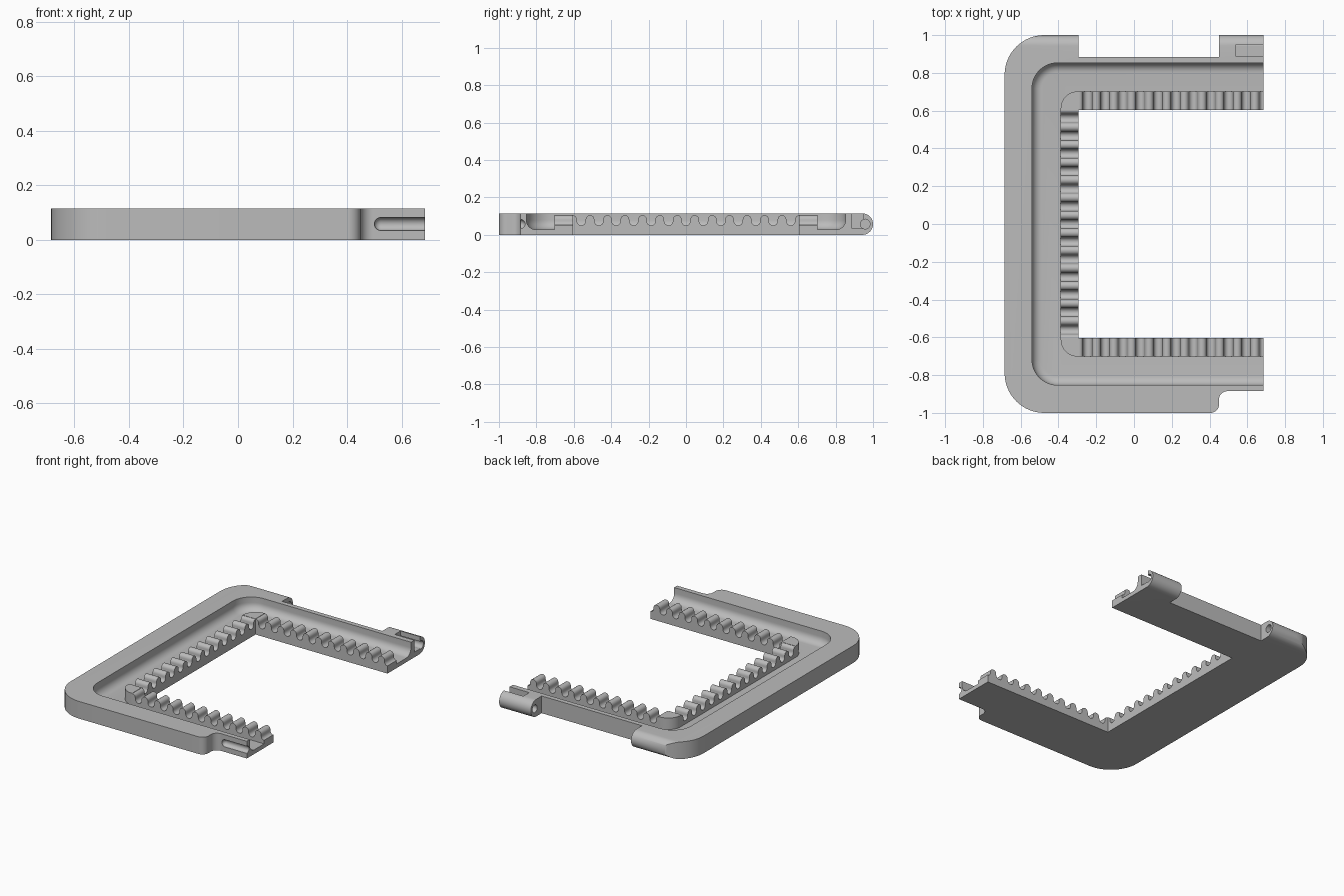
import bpy, bmesh, math
from mathutils import Vector

cube = bpy.data.objects.get("Cube")
if cube:
    bpy.data.objects.remove(cube, do_unlink=True)

H, FLOOR, RACK_TOP = 0.115, 0.028, 0.105
HX, IN_X, IN_Y = 0.685, -0.293, 0.604
BACK = 0.885
PITCH = 0.0933

grey = bpy.data.materials.new("light grey plastic")
grey.use_nodes = True
colour = (0.5, 0.5, 0.5, 1)
grey.diffuse_color = colour
grey.node_tree.nodes["Principled BSDF"].inputs["Base Color"].default_value = colour


def rounded(corners, steps=10):
    """Polygon with right-angled corners (x, y, radius) turned into arcs."""
    pts = []
    for i, (x, y, r) in enumerate(corners):
        p = Vector((x, y))
        if r == 0:
            pts.append(p)
            continue
        a = (Vector(corners[i - 1][:2]) - p).normalized()
        b = (Vector(corners[(i + 1) % len(corners)][:2]) - p).normalized()
        c = p + (a + b) * r
        for k in range(steps + 1):
            t = math.pi / 2 * k / steps
            pts.append(c - b * r * math.cos(t) - a * r * math.sin(t))
    return pts


def loft(name, rings):
    """Closed solid through matching rings of 3D points."""
    bm = bmesh.new()
    loops = [[bm.verts.new(p) for p in ring] for ring in rings]
    n = len(loops[0])
    for lo, hi in zip(loops, loops[1:]):
        for i in range(n):
            j = (i + 1) % n
            bm.faces.new((lo[i], lo[j], hi[j], hi[i]))
    bm.faces.new(loops[0])
    bm.faces.new(loops[-1])
    bmesh.ops.recalc_face_normals(bm, faces=bm.faces)
    mesh = bpy.data.meshes.new(name)
    bm.to_mesh(mesh)
    bm.free()
    mesh.materials.append(grey)
    obj = bpy.data.objects.new(name, mesh)
    bpy.context.collection.objects.link(obj)
    return obj


def prism(name, pts, axis, lo, hi):
    place = {"x": lambda u, v, w: (w, u, v),
             "y": lambda u, v, w: (u, w, v),
             "z": lambda u, v, w: (u, v, w)}[axis]
    return loft(name, [[place(u, v, w) for u, v in pts] for w in (lo, hi)])


def circle(u, v, r, n=24):
    return [(u + r * math.cos(2 * math.pi * k / n), v + r * math.sin(2 * math.pi * k / n))
            for k in range(n)]


def cut(target, cutter):
    mod = target.modifiers.new("cut", "BOOLEAN")
    mod.operation, mod.solver, mod.object = "DIFFERENCE", "EXACT", cutter
    bpy.context.view_layer.objects.active = target
    bpy.ops.object.modifier_apply(modifier=mod.name)
    bpy.data.objects.remove(cutter, do_unlink=True)


def smooth(obj):
    bpy.ops.object.select_all(action="DESELECT")
    obj.select_set(True)
    bpy.context.view_layer.objects.active = obj
    bpy.ops.object.shade_smooth_by_angle(angle=math.radians(35))


# C-shaped frame with hinge notches
frame = prism("frame", rounded([
    (-HX, -1, 0.21), (0.45, -1, 0.045), (0.45, -BACK, 0.045), (HX, -BACK, 0),
    (HX, -IN_Y, 0), (IN_X, -IN_Y, 0), (IN_X, IN_Y, 0), (HX, IN_Y, 0),
    (HX, 1, 0), (0.45, 1, 0), (0.45, BACK, 0), (IN_X, BACK, 0),
    (IN_X, 1, 0), (-HX, 1, 0.21)], 16), "z", 0, H)

# Half-round back edge
R = H / 2
arc = [(1 - R + R * math.sin(math.pi * k / 20), R + R * math.cos(math.pi * k / 20))
       for k in range(21)]
cut(frame, prism("back_rounder", [(1.1, -0.1), (1.1, 0.2), (1 - R, 0.2)] + arc + [(1 - R, -0.1)],
                 "x", -0.9, 0.9))

# Channel with a coved outer wall
cove = 0.05
levels = [(0, 0.2)]
for k in range(9):
    t = math.pi / 2 * k / 8
    levels.append((cove * (1 - math.cos(t)), FLOOR + cove * (1 - math.sin(t))))
rings = []
for inset, z in levels:
    x, y, r = -0.54 + inset, 0.853 - inset, 0.135 - inset
    rings.append([(p.x, p.y, z) for p in rounded(
        [(x, -y, r), (1, -y, 0), (1, y, 0), (x, y, r)], 12)])
cut(frame, loft("channel_cutter", rings))

# Pin groove with a ball end on the front
gr, gz, gx = 0.024, 0.058, 0.5
groove = []
for k in range(9):
    t = math.pi / 2 * (k + 0.2) / 8.2
    groove.append([(gx + gr * (1 - math.cos(t)), y, z)
                   for y, z in circle(-BACK, gz, gr * math.sin(t))])
groove.append([(0.8, y, z) for y, z in circle(-BACK, gz, gr)])
cut(frame, loft("groove_cutter", groove))

# Pin holes and the open pocket in the back hinge
cut(frame, prism("pin_hole_cutter", circle(0.958, R, 0.026), "x", -0.42, 0.8))
cut(frame, prism("pocket_cutter", [(0.54, BACK + 0.003), (0.8, BACK + 0.003), (0.8, 0.95), (0.54, 0.95)],
                 "z", 0.035, 0.2))
smooth(frame)


def tooth_profile(start, end, first_valley):
    """Rack outline: rounded valleys and crests joined by short upright sides."""
    r = PITCH / 4
    low, high = 0.05 + r, RACK_TOP - r
    pts = []
    for i in range(-1, 15):
        valley = first_valley + i * PITCH
        for centre, level, sign in ((valley, low, -1), (valley + PITCH / 2, high, 1)):
            for k in range(9):
                t = math.pi * k / 8
                pts.append((centre - r * math.cos(t), level + sign * r * math.sin(t)))
    pts = [p for p in pts if start < p[0] < end]
    return [(start, FLOOR), (start, pts[0][1])] + pts + [(end, pts[-1][1]), (end, FLOOR)]


# Toothed racks around the opening
rack_x, rack_y = -0.388, 0.702
parts = [prism("side_rack", tooth_profile(-IN_Y, IN_Y, -6 * PITCH), "x", rack_x, IN_X)]
arm_profile = tooth_profile(IN_X, HX, IN_X + PITCH / 2)
for side, s in (("front", -1), ("back", 1)):
    parts.append(prism(side + "_rack", arm_profile, "y", s * IN_Y, s * rack_y))
    parts.append(prism(side + "_rack_corner", rounded([
        (rack_x, s * IN_Y, 0), (IN_X, s * IN_Y, 0),
        (IN_X, s * rack_y, 0), (rack_x, s * rack_y, 0.09)]), "z", FLOOR, RACK_TOP))
for part in parts:
    smooth(part)
